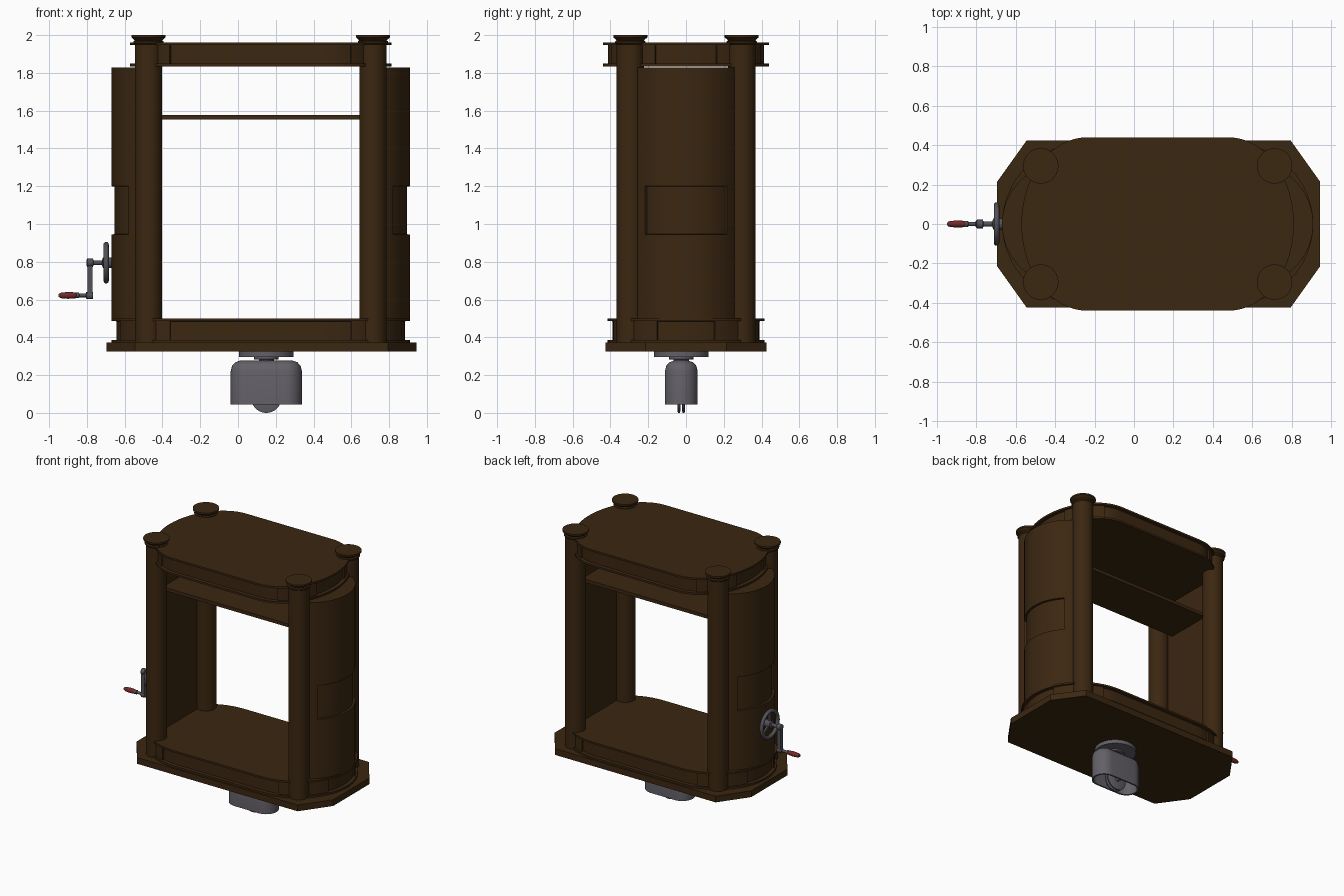
import bpy, bmesh, math
from mathutils import Vector

if "Cube" in bpy.data.objects:
    bpy.data.objects.remove(bpy.data.objects["Cube"])

CX = 0.12  # cabinet centre in x


def material(name, rgb):
    m = bpy.data.materials.new(name)
    m.diffuse_color = (*rgb, 1)
    m.use_nodes = True
    m.node_tree.nodes["Principled BSDF"].inputs["Base Color"].default_value = m.diffuse_color
    return m


WOOD = material("dark_wood", (0.044, 0.020, 0.0055))
STEEL = material("grey_steel", (0.125, 0.115, 0.135))
IRON = material("crank_iron", (0.085, 0.083, 0.10))
RED = material("red_grip", (0.17, 0.022, 0.022))


def finish(name, bm, mat, angle=35):
    bmesh.ops.recalc_face_normals(bm, faces=bm.faces)
    me = bpy.data.meshes.new(name)
    bm.to_mesh(me)
    bm.free()
    ob = bpy.data.objects.new(name, me)
    bpy.context.collection.objects.link(ob)
    me.materials.append(mat)
    bpy.ops.object.select_all(action='DESELECT')
    ob.select_set(True)
    bpy.context.view_layer.objects.active = ob
    bpy.ops.object.shade_smooth_by_angle(angle=math.radians(angle))
    return ob


def loft(name, loops, mat, panel=None, depth=0.012):
    """Skin closed loops, cap both ends; sink the faces picked by panel(centre)."""
    bm = bmesh.new()
    rings = [[bm.verts.new(p) for p in lp] for lp in loops]
    n = len(rings[0])
    for a, b in zip(rings, rings[1:]):
        for i in range(n):
            j = (i + 1) % n
            bm.faces.new((a[i], a[j], b[j], b[i]))
    bm.faces.new(rings[0])
    bm.faces.new(rings[-1])
    bmesh.ops.recalc_face_normals(bm, faces=bm.faces)
    if panel:
        picked = [f for f in bm.faces if len(f.verts) == 4 and panel(f.calc_center_median(), f)]
        bmesh.ops.inset_region(bm, faces=picked, thickness=0.001, depth=-depth,
                               use_even_offset=True, use_boundary=True)
    return finish(name, bm, mat)


def lathe(name, profile, center, axis, mat, n=32):
    """profile: (radius, position along axis); center: the two other coordinates."""
    u, v = center
    loops = []
    for r, h in profile:
        lp = []
        for i in range(n):
            t = 2 * math.pi * i / n
            p, q = u + r * math.cos(t), v + r * math.sin(t)
            lp.append({'X': (h, p, q), 'Y': (p, h, q), 'Z': (p, q, h)}[axis])
        loops.append(lp)
    return loft(name, loops, mat)


def box(name, lo, hi, mat):
    (x0, y0, z0), (x1, y1, z1) = lo, hi
    return loft(name, [[(x0, y0, z), (x1, y0, z), (x1, y1, z), (x0, y1, z)] for z in (z0, z1)], mat)


def oval(cx, cy, h, a, b, z, off=0.0, n=24, m=8):
    """Outline with straight long sides (half length h) and elliptical ends."""
    pts = []
    for s in (1, -1):
        for i in range(n + 1):
            t = -math.pi / 2 + math.pi * i / n
            pts.append((cx + s * (h + (a + off) * math.cos(t)), cy + s * (b + off) * math.sin(t), z))
        for i in range(1, m):
            pts.append((cx + s * (h - 2 * h * i / m), cy + s * (b + off), z))
    return pts


def slab(name, h, a, b, z0, z1):
    """Oval board with a lip above and below and sunken panels on four sides."""
    l, d = 0.014, -0.014
    rows = [(z0, 0), (z0 + l, 0), (z0 + l, d), (z1 - l, d), (z1 - l, 0), (z1, 0)]

    def panel(c, f):
        in_band = z0 + 2 * l < c.z < z1 - 2 * l
        return in_band and (abs(c.x - CX) < 0.49 or abs(c.y) < 0.15)
    return loft(name, [oval(CX, 0, h, a, b, z, o, 32) for z, o in rows], WOOD, panel)


# Base plate with cut corners
base = [(-0.545, -0.425), (0.795, -0.425), (0.945, -0.215), (0.945, 0.215),
        (0.795, 0.425), (-0.545, 0.425), (-0.695, 0.215), (-0.695, -0.215)]
loft("base_plate", [[(x, y, z) for x, y in base] for z in (0.325, 0.372)], WOOD)

# Lower and upper oval boards
slab("lower_board", 0.36, 0.43, 0.415, 0.372, 0.5)
slab("upper_board", 0.36, 0.332, 0.44, 1.835, 1.962)

# Four corner columns with flared caps
col = [(0.072, 0.37), (0.072, 1.95), (0.08, 1.957), (0.08, 1.967),
       (0.072, 1.972), (0.09, 1.988), (0.09, 2.0)]
for sx, side in ((-1, "left"), (1, "right")):
    for sy, end in ((-1, "front"), (1, "back")):
        lathe(f"{end}_{side}_column", col, (CX + sx * 0.594, sy * 0.295), 'Z', WOOD, 40)

# Bowed side walls with a sunken panel each
R, N = 0.31, 50
for s, side in ((-1, "left"), (1, "right")):
    cx = CX + s * (0.79 - R)
    amax = math.asin(0.265 / R)
    arc = []
    for i in range(N + 1):
        t = -amax + 2 * amax * i / N
        arc.append((cx + s * R * math.cos(t), R * math.sin(t)))
    arc += [(CX + s * 0.62, 0.265), (CX + s * 0.62, -0.265)]
    loft(f"{side}_side_wall", [[(x, y, z) for x, y in arc] for z in (0.49, 0.945, 1.2, 1.828)], WOOD,
         lambda c, f, s=s: 1 < c.z < 1.1 and abs(c.y) < 0.22 and f.normal.x * s > 0.3
         and abs(c.x - CX) > 0.64, 0.016)

# Thin inner shelf
box("shelf", (-0.505, -0.18, 1.552), (0.745, 0.18, 1.577), WOOD)

# Hand wheel on the left wall
WZ = 0.795
bpy.ops.mesh.primitive_torus_add(major_radius=0.096, minor_radius=0.014, major_segments=40,
                                 minor_segments=12, location=(-0.698, 0, WZ),
                                 rotation=(0, math.pi / 2, 0))
ring = bpy.context.object
ring.name = "wheel_rim"
ring.data.materials.append(IRON)
bpy.ops.object.shade_smooth_by_angle(angle=math.radians(40))
for k in range(3):
    ob = box(f"wheel_spoke_{k + 1}", (-0.007, -0.009, 0), (0.007, 0.009, 0.095), IRON)
    ob.location = (-0.698, 0, WZ)
    ob.rotation_euler.x = math.radians(120 * k)
lathe("wheel_hub", [(0.028, -0.66), (0.028, -0.715), (0.013, -0.72), (0.013, -0.765),
                    (0.022, -0.768), (0.022, -0.798), (0.014, -0.803)], (0, WZ), 'X', IRON, 24)

# Crank arm and grip
box("crank_arm", (-0.798, -0.014, 0.605), (-0.77, 0.014, 0.81), IRON)
lathe("crank_pin", [(0.018, -0.768), (0.018, -0.803), (0.01, -0.806), (0.01, -0.84),
                    (0.015, -0.843), (0.015, -0.856), (0.008, -0.86), (0.008, -0.95)],
      (0, 0.622), 'X', IRON, 20)
lathe("crank_grip", [(0.012, -0.855), (0.016, -0.862), (0.018, -0.90), (0.015, -0.935),
                     (0.011, -0.945)], (0, 0.622), 'X', RED, 20)

# Underside flange and neck
FX, FY = 0.15, -0.025
lathe("foot_flange", [(0.145, 0.33), (0.145, 0.297), (0.065, 0.295), (0.065, 0.284),
                      (0.04, 0.282), (0.04, 0.265)], (FX, FY), 'Z', STEEL, 40)

# Rounded housing, hollow from below
rows = [(0.2, -0.012), (0.045, -0.012), (0.045, 0), (0.22, 0), (0.25, -0.008),
        (0.268, -0.025), (0.277, -0.05)]
loft("foot_housing", [oval(FX, FY, 0.102, 0.087, 0.087, z, o, 16, 2) for z, o in rows], STEEL)

# Twin caster wheel inside the housing
for k, y in enumerate((-0.046, -0.021)):
    lathe(f"caster_wheel_{k + 1}", [(0.07, y), (0.08, y + 0.004), (0.08, y + 0.013), (0.07, y + 0.017)],
          (FX, 0.08), 'Y', STEEL, 36)
lathe("caster_axle", [(0.018, -0.105), (0.018, 0.055)], (FX, 0.08), 'Y', STEEL, 16)
